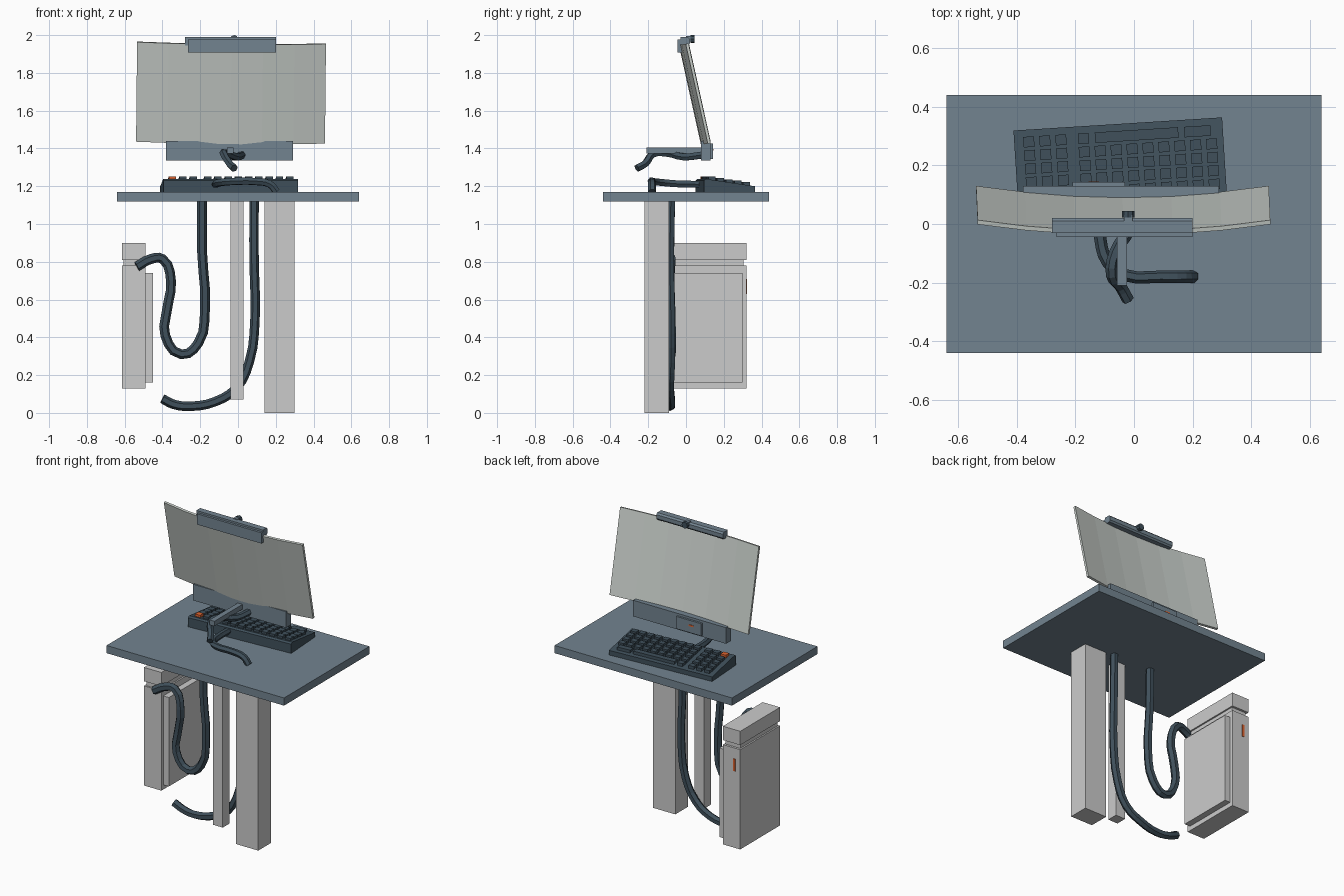
import bpy, bmesh, math
from mathutils import Matrix, Vector

if "Cube" in bpy.data.objects:
    bpy.data.objects.remove(bpy.data.objects["Cube"])


def material(name, r, g, b):
    m = bpy.data.materials.new(name)
    m.diffuse_color = (r, g, b, 1)
    m.use_nodes = True
    m.node_tree.nodes["Principled BSDF"].inputs["Base Color"].default_value = m.diffuse_color
    return m


SLATE = material("slate", 0.17, 0.23, 0.28)
DARK = material("dark_blue", 0.05, 0.08, 0.105)
SCREEN = material("pale_screen", 0.58, 0.62, 0.59)
ORANGE = material("orange", 0.75, 0.13, 0.03)


def finish(name, bm, mat=None):
    bmesh.ops.recalc_face_normals(bm, faces=bm.faces)
    me = bpy.data.meshes.new(name)
    bm.to_mesh(me)
    bm.free()
    ob = bpy.data.objects.new(name, me)
    bpy.context.collection.objects.link(ob)
    if mat:
        me.materials.append(mat)
    return ob


def add_box(bm, x, y, z):
    mid = Vector([(a + b) / 2 for a, b in (x, y, z)])
    size = Vector([b - a for a, b in (x, y, z)])
    bmesh.ops.create_cube(bm, size=1, matrix=Matrix.Translation(mid) @ Matrix.Diagonal(size).to_4x4())


def box(name, x, y, z, mat=None):
    bm = bmesh.new()
    add_box(bm, x, y, z)
    return finish(name, bm, mat)


def prism(name, x, profile, mat):
    """Extrude a (y, z) profile between two x values."""
    bm = bmesh.new()
    face = bm.faces.new([bm.verts.new((x[0], y, z)) for y, z in profile])
    ext = bmesh.ops.extrude_face_region(bm, geom=[face])
    moved = [v for v in ext["geom"] if isinstance(v, bmesh.types.BMVert)]
    bmesh.ops.translate(bm, verts=moved, vec=(x[1] - x[0], 0, 0))
    return finish(name, bm, mat)


def cable(name, points, radius):
    cu = bpy.data.curves.new(name, "CURVE")
    cu.dimensions = "3D"
    cu.bevel_depth = radius
    cu.bevel_resolution = 1
    cu.resolution_u = 3
    cu.use_fill_caps = True
    sp = cu.splines.new("BEZIER")
    sp.bezier_points.add(len(points) - 1)
    for bp, p in zip(sp.bezier_points, points):
        bp.co = p
        bp.handle_left_type = bp.handle_right_type = "AUTO"
    ob = bpy.data.objects.new(name, cu)
    bpy.context.collection.objects.link(ob)
    bpy.ops.object.select_all(action="DESELECT")
    ob.select_set(True)
    bpy.context.view_layer.objects.active = ob
    bpy.ops.object.convert(target="MESH")
    ob = bpy.context.object
    for p in ob.data.polygons:
        p.use_smooth = False
    ob.data.materials.clear()
    ob.data.materials.append(DARK)


# Desk and its two posts
box("desk_top", (-0.64, 0.64), (-0.44, 0.44), (1.12, 1.17), SLATE)
box("wide_leg", (0.14, 0.30), (-0.22, -0.09), (0, 1.12))
box("thin_leg", (-0.04, 0.03), (-0.20, -0.13), (0.07, 1.12))

# Hanging computer case
box("case_body", (-0.615, -0.49), (-0.09, 0.32), (0.13, 0.78))
box("case_neck", (-0.605, -0.50), (-0.08, 0.305), (0.77, 0.82))
box("case_cap", (-0.615, -0.49), (-0.09, 0.32), (0.81, 0.90))
box("case_side_panel", (-0.50, -0.45), (-0.07, 0.30), (0.16, 0.74))
box("case_light", (-0.58, -0.565), (0.315, 0.323), (0.63, 0.71), ORANGE)

# Keyboard: wedge body with keys, slightly turned on the desk
SLOPE = -0.15


def surface(y):
    return 1.22 + SLOPE * y


body = prism("keyboard_body", (-0.357, 0.357),
             [(-0.135, 1.17), (0.135, 1.17), (0.135, 1.20), (-0.125, 1.239), (-0.135, 1.23)], DARK)
keys = bmesh.new()
accent = bmesh.new()
left = [(-0.307 + 0.055 * i, 0.037) for i in range(3)]
right = [(-0.12 + 0.0545 * i, 0.037) for i in range(9)]
bottom_row = [(-0.12, 0.037), (0.062, 0.285), (0.27, 0.09)]
for r in range(5):
    y = 0.093 - 0.046 * r
    for i, (x, w) in enumerate(left + (bottom_row if r == 0 else right)):
        target = accent if (r == 4 and i == 0) else keys
        add_box(target, (x - w / 2, x + w / 2), (y - 0.018, y + 0.018),
                (surface(y) - 0.02, surface(y) + 0.017))
parts = [body, finish("keys", keys, DARK), finish("accent_key", accent, ORANGE)]
for ob in parts:
    ob.location = (-0.047, 0.207, 0)
    ob.rotation_euler.z = math.radians(3.6)

# Curved, reclined monitor panel
bm = bmesh.new()
N, HALF_W, HALF_H, THICK = 6, 0.50, 0.27, 0.015
arc = [(-HALF_W + 2 * HALF_W * i / N) for i in range(N + 1)]
outline = [(x, 0.038 * (x / HALF_W) ** 2) for x in arc]
outline += [(x, y + THICK) for x, y in reversed(outline)]
rings = [[bm.verts.new((x, y, z)) for x, y in outline] for z in (-HALF_H, HALF_H)]
M = len(outline)
for i in range(M):
    j = (i + 1) % M
    bm.faces.new((rings[0][i], rings[0][j], rings[1][j], rings[1][i]))
for ring in rings:
    for i in range(N):
        bm.faces.new((ring[i], ring[i + 1], ring[M - 2 - i], ring[M - 1 - i]))
screen = finish("monitor_panel", bm, SCREEN)
screen.location = (-0.037, 0.02, 1.686)
screen.rotation_euler = (math.radians(12.5), 0.01, 0)

# Chin bar under the monitor
box("chin_bar", (-0.38, 0.29), (0.08, 0.13), (1.335, 1.44), SLATE)
box("chin_module", (-0.21, -0.03), (0.12, 0.143), (1.345, 1.425), SLATE)
box("chin_light", (-0.155, -0.12), (0.14, 0.146), (1.388, 1.398), ORANGE)

# Bar clamped over the top edge, with a small sensor
prism("top_bar", (-0.28, 0.20),
      [(-0.03, 1.945), (0.012, 1.945), (0.02, 1.955), (0.02, 1.98), (0.01, 1.99), (-0.03, 1.99)], SLATE)
box("top_bar_flange", (-0.265, 0.20), (-0.045, -0.022), (1.908, 1.978), SLATE)
box("sensor_mount", (-0.035, -0.005), (0.0, 0.03), (1.965, 1.995), SLATE)
bm = bmesh.new()
bmesh.ops.create_cone(bm, cap_ends=True, segments=8, radius1=0.021, radius2=0.021, depth=0.022,
                      matrix=Matrix.Translation((-0.02, 0.034, 1.979)) @ Matrix.Rotation(math.pi / 2, 4, "X"))
finish("sensor", bm, DARK)

# Arm behind the monitor and the short cables
box("rear_arm", (-0.058, -0.024), (-0.21, 0.09), (1.372, 1.404), SLATE)
cable("monitor_cable", [(0.02, 0.085, 1.365), (-0.01, -0.01, 1.355), (-0.065, -0.10, 1.375),
                        (-0.075, -0.175, 1.37), (-0.045, -0.215, 1.32), (-0.02, -0.26, 1.295)], 0.021)
cable("keyboard_cable", [(-0.12, 0.075, 1.21), (-0.115, -0.05, 1.213), (-0.09, -0.13, 1.22),
                         (-0.03, -0.175, 1.225), (0.09, -0.18, 1.225), (0.17, -0.18, 1.21),
                         (0.205, -0.18, 1.17)], 0.021)

# Long cables hanging below the desk
cable("case_cable", [(-0.19, -0.08, 1.13), (-0.19, -0.085, 0.85), (-0.175, -0.08, 0.55),
                     (-0.21, -0.075, 0.37), (-0.30, -0.08, 0.31), (-0.385, -0.085, 0.41),
                     (-0.375, -0.08, 0.55), (-0.355, -0.085, 0.70), (-0.40, -0.08, 0.815),
                     (-0.46, -0.09, 0.815), (-0.535, -0.10, 0.775)], 0.026)
cable("floor_cable", [(0.085, -0.08, 1.13), (0.085, -0.085, 0.80), (0.09, -0.08, 0.50),
                      (0.06, -0.08, 0.27), (-0.01, -0.085, 0.13), (-0.12, -0.08, 0.06),
                      (-0.25, -0.085, 0.035), (-0.34, -0.08, 0.045), (-0.40, -0.085, 0.075)], 0.025)
